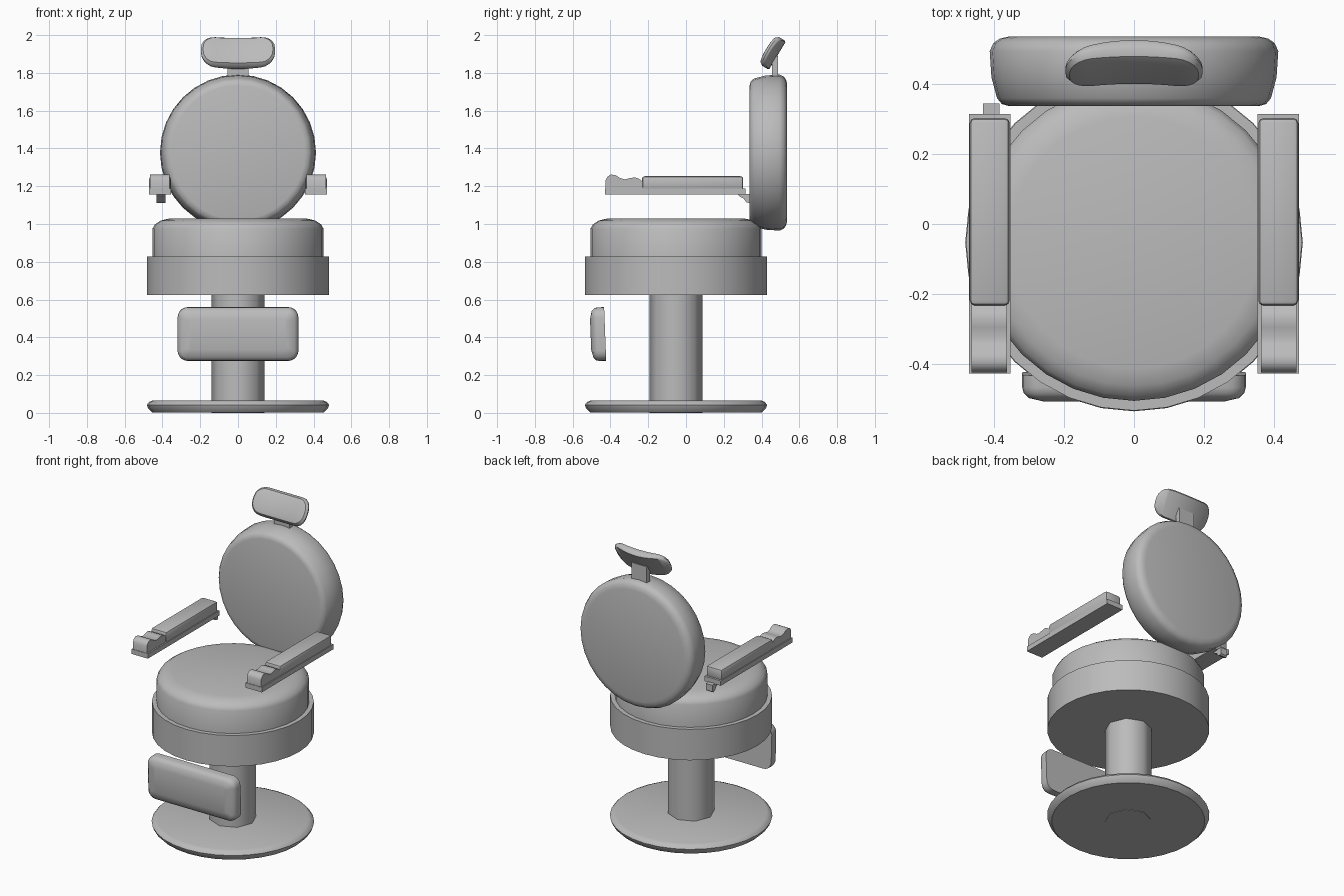
import bpy, bmesh
from math import sin, cos, pi, radians
from mathutils import Matrix

if "Cube" in bpy.data.objects:
    bpy.data.objects.remove(bpy.data.objects["Cube"])

grey = bpy.data.materials.new("plain grey")
grey.use_nodes = True
grey.diffuse_color = (0.5, 0.5, 0.5, 1)
grey.node_tree.nodes["Principled BSDF"].inputs["Base Color"].default_value = (0.5, 0.5, 0.5, 1)


def finish(name, bm, matrix=Matrix(), angle=40):
    bmesh.ops.recalc_face_normals(bm, faces=bm.faces)
    bm.transform(matrix)
    mesh = bpy.data.meshes.new(name)
    bm.to_mesh(mesh)
    bm.free()
    mesh.materials.append(grey)
    ob = bpy.data.objects.new(name, mesh)
    bpy.context.collection.objects.link(ob)
    bpy.ops.object.select_all(action="DESELECT")
    ob.select_set(True)
    bpy.context.view_layer.objects.active = ob
    bpy.ops.object.shade_smooth_by_angle(angle=radians(angle))
    return ob


def bridge(bm, rings):
    n = len(rings[0])
    for a, b in zip(rings, rings[1:]):
        for i in range(n):
            j = (i + 1) % n
            bm.faces.new((a[i], a[j], b[j], b[i]))


def lathe(name, profile, sides, matrix, angle=40):
    """Turn (radius, height) points around local z."""
    bm = bmesh.new()
    rings = [[bm.verts.new((r * cos(2 * pi * i / sides), r * sin(2 * pi * i / sides), h))
              for i in range(sides)] for r, h in profile]
    bridge(bm, rings)
    bm.faces.new(rings[0])
    bm.faces.new(rings[-1])
    return finish(name, bm, matrix, angle)


def outline(w, h, r):
    """Rounded rectangle; point i mirrors point -1-i across the middle."""
    cx, cz, steps = w / 2 - r, h / 2 - r, 5
    arc = [pi / 2 * i / steps for i in range(steps + 1)]
    top = [(cx + r * cos(a), cz + r * sin(a)) for a in arc]
    top += [(cx * (1 - i / 4), h / 2) for i in range(1, 8)]
    top += [(-x, z) for x, z in reversed(top[:steps + 1])]
    return top + [(x, -z) for x, z in reversed(top)]


def pad(name, w, h, r, layers, matrix):
    """Stack rounded outlines given as (inset, depth, bend)."""
    bm = bmesh.new()
    rings = []
    for inset, depth, bend in layers:
        pts = outline(w - 2 * inset, h - 2 * inset, max(r - inset, 0.015))
        rings.append([bm.verts.new((x, depth - bend * x * x, z)) for x, z in pts])
    bridge(bm, rings)
    for ring in (rings[0], rings[-1]):
        n = len(ring)
        for i in range(n // 2 - 1):
            bm.faces.new((ring[i], ring[i + 1], ring[n - 2 - i], ring[n - 1 - i]))
    return finish(name, bm, matrix)


def box(name, x, y, z, bevel=0):
    bm = bmesh.new()
    bmesh.ops.create_cube(bm, size=1)
    size = [b - a for a, b in (x, y, z)]
    mid = [(a + b) / 2 for a, b in (x, y, z)]
    bm.transform(Matrix.Translation(mid) @ Matrix.Diagonal((*size, 1)))
    if bevel:
        bmesh.ops.bevel(bm, geom=bm.edges[:], offset=bevel, segments=2, profile=0.5, affect="EDGES")
    return finish(name, bm)


def extrude(name, profile, x0, x1):
    """Side profile of (y, z) points given a width along x."""
    bm = bmesh.new()
    rings = [[bm.verts.new((x, y, z)) for y, z in profile] for x in (x0, x1)]
    bridge(bm, rings)
    for ring in rings:
        bm.faces.new(ring)
    return finish(name, bm, angle=50)


# Pedestal and seat
centre = Matrix.Translation((0, -0.053, 0))
lathe("base_disc", [(0.455, 0.002), (0.475, 0.022), (0.483, 0.042), (0.47, 0.058), (0.45, 0.066)],
      32, centre)
lathe("column", [(0.14, 0), (0.14, 0.64)], 8, centre, 50)
lathe("seat_ring", [(0.481, 0.625), (0.481, 0.828)], 32, centre)
lathe("seat_cushion", [(0.453, 0.8), (0.453, 0.975), (0.44, 0.998), (0.41, 1.018), (0.36, 1.03)],
      32, centre)

# Round backrest, turned to face forward
lathe("backrest", [(0.355, -0.337), (0.378, -0.343), (0.392, -0.36), (0.408, -0.42), (0.413, -0.495),
                   (0.402, -0.518), (0.385, -0.53), (0.36, -0.536)],
      32, Matrix.Translation((0, 0, 1.378)) @ Matrix.Rotation(pi / 2, 4, "X"))

# Headrest and its neck
box("headrest_neck", (-0.056, 0.056), (0.455, 0.487), (1.76, 1.89))
pad("headrest", 0.392, 0.176, 0.075,
    [(0.035, -0.022, 0.46), (0.012, -0.016, 0.5), (0, 0.002, 0.6), (0, 0.026, 1), (0.006, 0.035, 1.1)],
    Matrix.Translation((0, 0.454, 1.91)) @ Matrix.Rotation(radians(-31), 4, "X"))

# Footrest
pad("footrest", 0.64, 0.284, 0.055,
    [(0.06, -0.077, 0), (0.02, -0.067, 0), (0.004, -0.052, 0), (0, -0.035, 0), (0, 0, 0)],
    Matrix.Translation((0, -0.428, 0.418)) @ Matrix.Rotation(radians(2.2), 4, "X"))

# Armrests
scroll = [(-0.425, 1.185), (-0.425, 1.232), (-0.415, 1.252), (-0.397, 1.262), (-0.372, 1.258),
          (-0.348, 1.243), (-0.323, 1.236), (-0.295, 1.243), (-0.27, 1.247), (-0.25, 1.24),
          (-0.225, 1.222), (-0.225, 1.185)]
for side, s in (("left", 1), ("right", -1)):
    def span(a, b):
        return tuple(sorted((a * s, b * s)))
    box(side + "_arm_plate", span(0.354, 0.472), (-0.428, 0.315), (1.156, 1.188))
    box(side + "_arm_pad", span(0.356, 0.47), (-0.233, 0.303), (1.18, 1.253), 0.014)
    extrude(side + "_arm_scroll", scroll, *span(0.363, 0.465))

# Hooked bracket under the right arm only
extrude("right_arm_bracket", [(0.27, 1.16), (0.345, 1.16), (0.345, 1.118), (0.335, 1.11),
                              (0.318, 1.116), (0.305, 1.135), (0.285, 1.145)], -0.432, -0.385)
